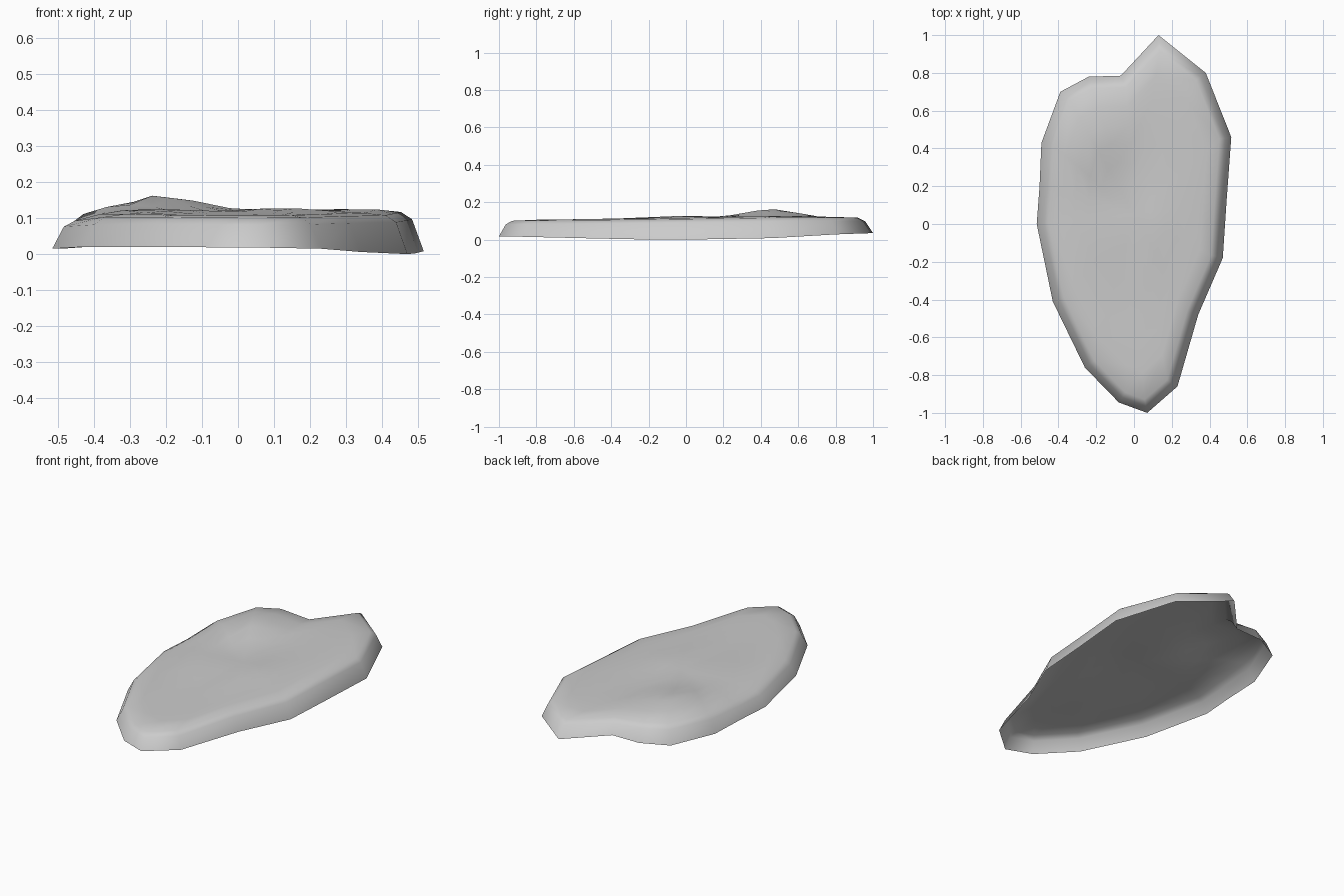
import bpy, bmesh, math
from mathutils import Vector

if "Cube" in bpy.data.objects:
    bpy.data.objects.remove(bpy.data.objects["Cube"])

# Footprint of the slab (x, y, z of the lower lip), clockwise from the back tip
OUTLINE = [(0.13, 1.0, .035), (0.38, 0.80, .028), (0.515, 0.46, .008), (0.49, 0.12, .002),
           (0.47, -0.18, 0), (0.34, -0.48, .006), (0.23, -0.86, .015), (0.07, -1.0, .018),
           (-0.08, -0.945, .019), (-0.26, -0.76, .02), (-0.43, -0.41, .02),
           (-0.515, 0.0, .015), (-0.50, 0.20, .015), (-0.49, 0.43, .015),
           (-0.39, 0.70, .022), (-0.24, 0.78, .028), (-0.07, 0.785, .03)]

# Bumps and dips on the top: x, y, height, x radius, y radius
BUMPS = [(-0.22, 0.45, .045, .16, .19), (-0.25, -0.08, .020, .13, .12),
         (0.12, -0.02, .014, .16, .20), (0.32, 0.45, .008, .15, .30),
         (-0.05, 0.75, -.012, .08, .15), (-0.45, 0.05, -.018, .07, .5)]


def top_height(x, y):
    z = 0.114 + 0.009 * y
    for bx, by, h, rx, ry in BUMPS:
        z += h * math.exp(-((x - bx) / rx) ** 2 - ((y - by) / ry) ** 2)
    return z


def inset(points, d):
    """Offset the clockwise outline inwards by d, with mitred corners."""
    result = []
    for i, p in enumerate(points):
        a = (p - points[i - 1]).normalized()
        b = (points[(i + 1) % len(points)] - p).normalized()
        n = Vector((a.y, -a.x)) + Vector((b.y, -b.x))
        n.normalize()
        result.append(p + n * d / max(0.75, n.dot(Vector((a.y, -a.x)))))
    return result


bm = bmesh.new()
base = [Vector(p[:2]) for p in OUTLINE]
rings = [[bm.verts.new(p) for p in OUTLINE]]

# Sloping wall and rounded shoulder
for d, drop in ((0.032, .024), (0.062, .005)):
    rings.append([bm.verts.new((p.x, p.y, top_height(*p) - drop)) for p in inset(base, d)])

# Uneven top surface
centre = Vector((0.0, 0.05))
shoulder = inset(base, 0.062)
for s in (0.85, 0.7, 0.55, 0.4, 0.2):
    ring = [centre + (p - centre) * s for p in shoulder]
    rings.append([bm.verts.new((p.x, p.y, top_height(*p))) for p in ring])

n = len(OUTLINE)
for lo, hi in zip(rings, rings[1:]):
    for i in range(n):
        j = (i + 1) % n
        bm.faces.new((lo[j], lo[i], hi[i], hi[j]))
tip = bm.verts.new((centre.x, centre.y, top_height(*centre)))
for i in range(n):
    bm.faces.new((rings[-1][(i + 1) % n], rings[-1][i], tip))

# Open-bottomed shell, smooth shaded
for f in bm.faces:
    f.smooth = True
mesh = bpy.data.meshes.new("stone_slab")
bm.to_mesh(mesh)
bm.free()
bpy.context.collection.objects.link(bpy.data.objects.new("stone_slab", mesh))
